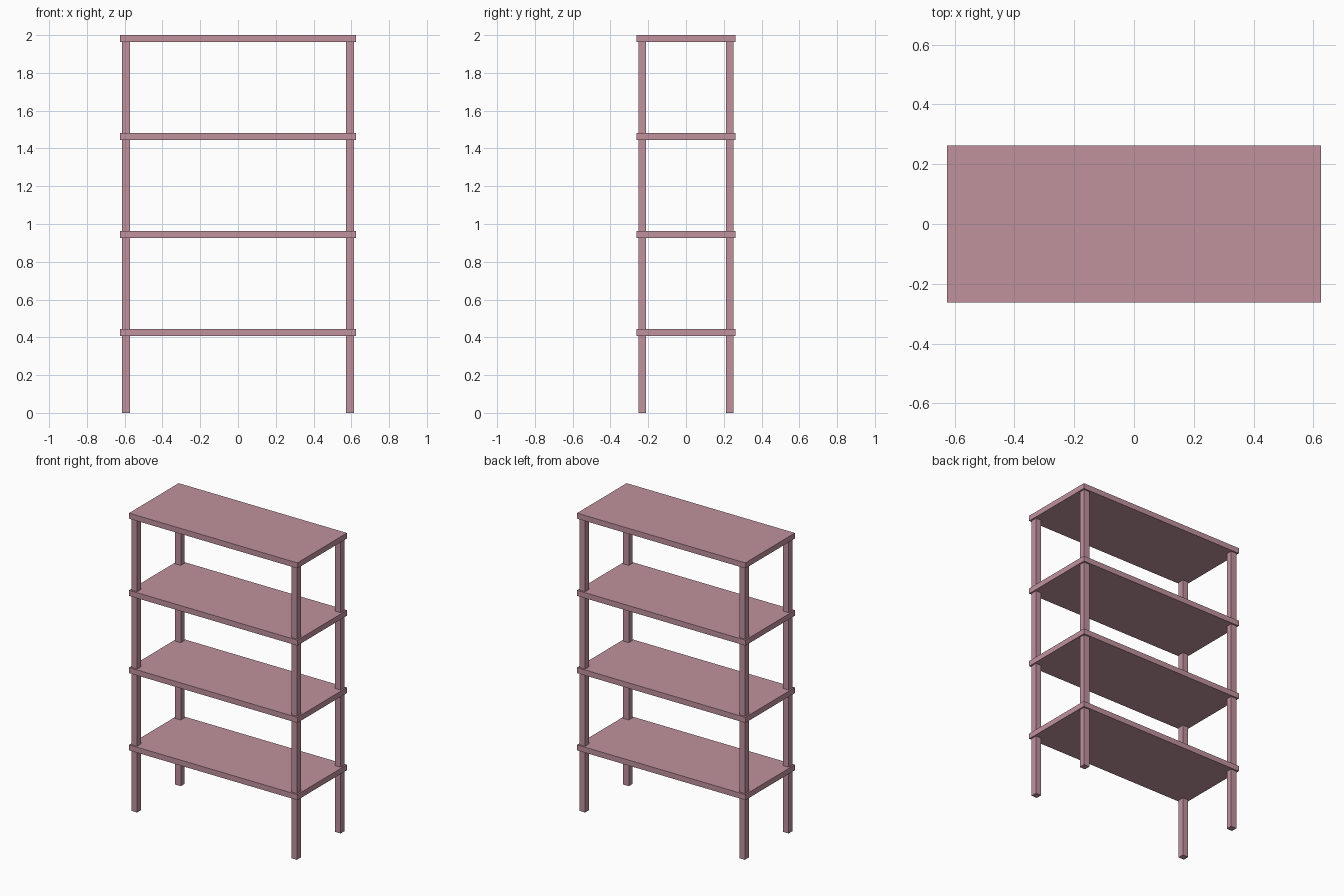
import bpy

if "Cube" in bpy.data.objects:
    bpy.data.objects.remove(bpy.data.objects["Cube"])

mat = bpy.data.materials.new("dusty_pink")
mat.diffuse_color = (0.53, 0.29, 0.34, 1)
mat.use_nodes = True
mat.node_tree.nodes["Principled BSDF"].inputs["Base Color"].default_value = mat.diffuse_color


def box(name, lo, hi):
    bpy.ops.mesh.primitive_cube_add(size=1, location=[(a + b) / 2 for a, b in zip(lo, hi)])
    ob = bpy.context.object
    ob.name = name
    ob.scale = [b - a for a, b in zip(lo, hi)]
    bpy.ops.object.transform_apply(location=False, rotation=False, scale=True)
    ob.data.materials.append(mat)
    return ob


HX, HY = 0.625, 0.263      # shelf half width and depth
THICK = 0.037              # shelf thickness
STEP = 0.5185              # shelf spacing
LEG, INSET = 0.042, 0.0105  # leg width and distance from shelf edge

# Four shelves, counted from the top
for i in range(4):
    top = 2 - i * STEP
    box(f"shelf_{4 - i}", (-HX, -HY, top - THICK), (HX, HY, top))

# Four corner legs running up to the underside of the top shelf
cx, cy = HX - INSET - LEG / 2, HY - INSET - LEG / 2
h = LEG / 2
for sx, side in ((-1, "left"), (1, "right")):
    for sy, end in ((-1, "front"), (1, "back")):
        x, y = sx * cx, sy * cy
        box(f"{end}_{side}_leg", (x - h, y - h, 0), (x + h, y + h, 2 - THICK))
